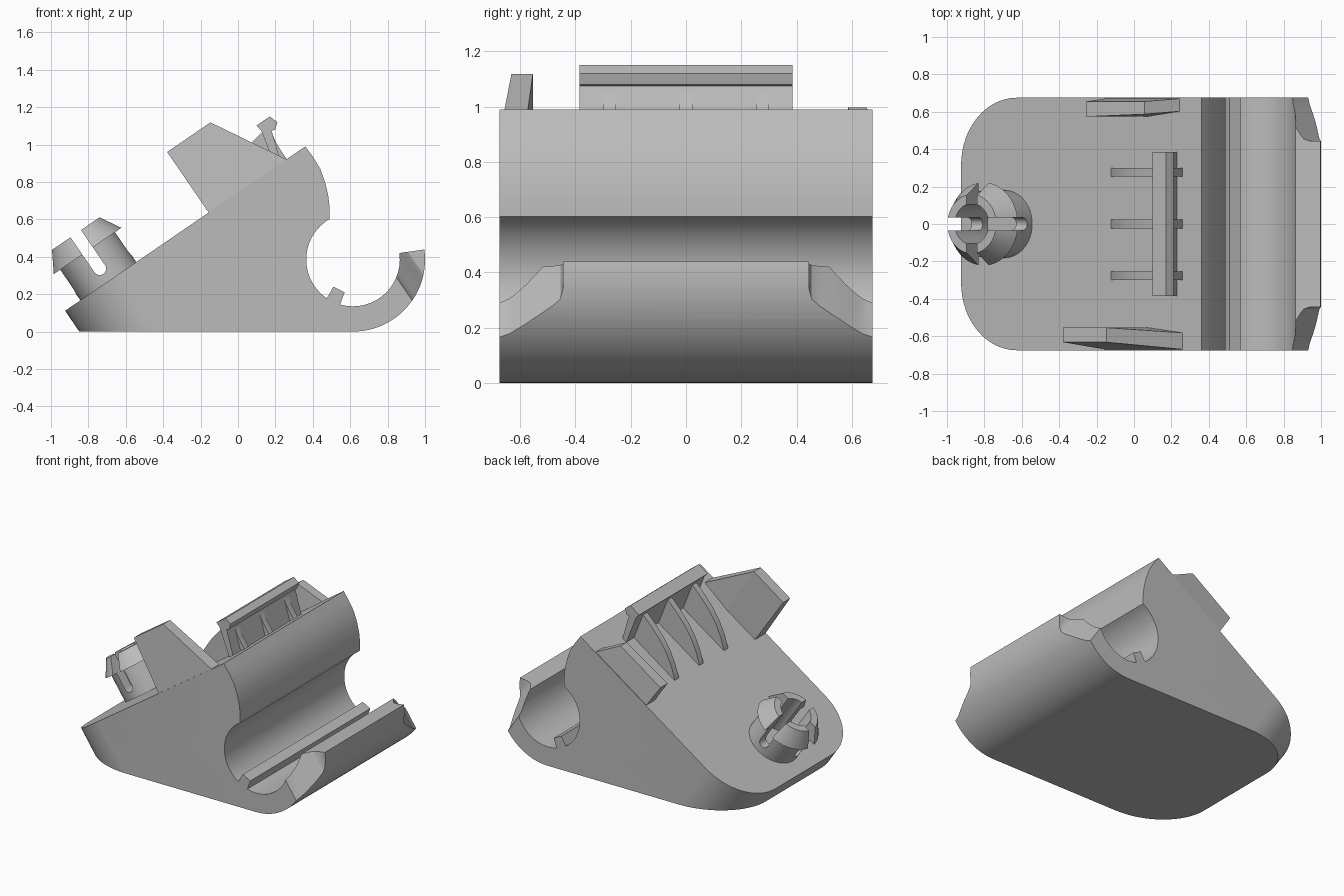
import bpy, bmesh
from math import sin, cos, radians, atan2
from mathutils import Matrix, Vector

cube = bpy.data.objects.get("Cube")
if cube:
    bpy.data.objects.remove(cube, do_unlink=True)

grey = bpy.data.materials.new("plain_grey")
grey.use_nodes = True
grey.diffuse_color = (0.5, 0.5, 0.5, 1)
grey.node_tree.nodes["Principled BSDF"].inputs["Base Color"].default_value = (0.5, 0.5, 0.5, 1)

# Sloped frame: local x runs up the slope, local z stands off it
PITCH = atan2(0.88, 1.285)
TILT = Matrix.Rotation(-PITCH, 4, 'Y')
FACE = 0.614
HALF = 0.675


def finish(name, bm, matrix):
    bmesh.ops.recalc_face_normals(bm, faces=bm.faces)
    bm.transform(matrix)
    mesh = bpy.data.meshes.new(name)
    bm.to_mesh(mesh)
    bm.free()
    mesh.materials.append(grey)
    obj = bpy.data.objects.new(name, mesh)
    bpy.context.collection.objects.link(obj)
    return obj


def prism(name, points, lo, hi, along='Y', matrix=TILT):
    """Extrude a 2D outline along local y or z."""
    bm = bmesh.new()
    place = (lambda a, b: (a, lo, b)) if along == 'Y' else (lambda a, b: (a, b, lo))
    face = bm.faces.new([bm.verts.new(place(*p)) for p in points])
    ext = bmesh.ops.extrude_face_region(bm, geom=[face])
    step = Vector((0, hi - lo, 0) if along == 'Y' else (0, 0, hi - lo))
    bmesh.ops.translate(bm, vec=step, verts=[v for v in ext["geom"] if isinstance(v, bmesh.types.BMVert)])
    return finish(name, bm, matrix)


def lathe(name, profile, centre, steps=48):
    """Revolve a closed (radius, height) outline about the local z axis."""
    bm = bmesh.new()
    rings = [[bm.verts.new((r * cos(radians(360 * i / steps)), r * sin(radians(360 * i / steps)), z))
              for r, z in profile] for i in range(steps)]
    for i in range(steps):
        a, b = rings[i], rings[(i + 1) % steps]
        for j in range(len(profile)):
            k = (j + 1) % len(profile)
            bm.faces.new((a[j], a[k], b[k], b[j]))
    return finish(name, bm, TILT @ Matrix.Translation((centre, 0, 0)))


def hull(name, points):
    bm = bmesh.new()
    for p in points:
        bm.verts.new(p)
    bmesh.ops.convex_hull(bm, input=bm.verts)
    bmesh.ops.dissolve_limit(bm, angle_limit=0.01, verts=bm.verts, edges=bm.edges)
    return finish(name, bm, TILT)


def activate(obj):
    bpy.ops.object.select_all(action='DESELECT')
    obj.select_set(True)
    bpy.context.view_layer.objects.active = obj


def boolean(obj, tool, operation):
    mod = obj.modifiers.new("cut", 'BOOLEAN')
    mod.operation, mod.object, mod.solver = operation, tool, 'EXACT'
    activate(obj)
    bpy.ops.object.modifier_apply(modifier=mod.name)
    bpy.data.objects.remove(tool, do_unlink=True)


def smooth(obj):
    activate(obj)
    bpy.ops.object.shade_smooth_by_angle(angle=radians(30))


def arc(cx, cy, r, start, end, n):
    angles = [radians(start + (end - start) * i / n) for i in range(n + 1)]
    return [(cx + r * cos(t), cy + r * sin(t)) for t in angles]


# Body: side profile with the open round channel, its ridge and the hook
low = TILT @ Vector((-0.8, 0, FACE))
side = [(-1.0, 0), (low.x, low.z), (0.36, 0.99), (0.40, 0.935), (0.44, 0.87),
        (0.465, 0.80), (0.482, 0.73), (0.49, 0.66)]
side += arc(0.615, 0.385, 0.25, 120, 236, 24)
side += [(0.51, 0.24), (0.57, 0.21)]
side += arc(0.615, 0.385, 0.25, 254, 368, 24)
side += arc(0.615, 0.385, 0.385, 8, -90, 28)
body = prism("body", side, -0.8, 0.8, matrix=Matrix())

# Plan seen square to the slope: rounded low end, notched hook ends
half_plan = arc(-0.70 + 0.36, HALF - 0.36, 0.36, 180, 90, 16)
half_plan += [(0.862, HALF), (0.875, 0.64), (0.90, 0.60), (0.93, 0.553), (0.958, 0.505),
              (0.975, 0.475), (0.99, 0.455), (1.015, 0.445), (1.3, 0.445)]
plan = half_plan + [(s, -y) for s, y in reversed(half_plan)]
boolean(body, prism("plan_cutter", plan, -1.5, 1.2, 'Z'), 'INTERSECT')
smooth(body)


# Side wings standing on the slope, one tall and one low
def wing(name, sign, top, s_top, s_end, inner, outer_top):
    base = FACE - 0.02
    pts = [(0.23, 0.672, base), (s_end, 0.672, base), (0.23, outer_top, top), (s_top, outer_top, top),
           (0.23, inner, base), (0.5, inner, base), (s_end, inner + 0.03, base),
           (0.23, inner, top), (s_top, inner + max(0, s_top - 0.5) * 0.12, top)]
    hull(name, [(s, sign * y, n) for s, y, n in pts])


wing("front_wing", -1, 1.006, 0.51, 0.745, 0.553, 0.632)
wing("back_wing", 1, 0.79, 0.61, 0.725, 0.574, 0.655)

# Snap catch: leaning plate with a hooked lip
catch = [(0.66, 0.60), (0.695, 0.60), (0.755, 0.785), (0.775, 0.778), (0.806, 0.805),
         (0.79, 0.853), (0.704, 0.853), (0.71, 0.82)]
prism("catch_plate", catch, -0.385, 0.385)

# Ribs bracing both sides of the catch
rib = [(0.275, 0.60), (0.275, 0.617), (0.35, 0.677), (0.43, 0.725), (0.52, 0.762),
       (0.61, 0.787), (0.70, 0.805), (0.752, 0.783), (0.738, 0.72), (0.735, 0.60)]
for label, y in (("front", -0.277), ("middle", 0), ("back", 0.277)):
    smooth(prism(label + "_rib", rib, y - 0.023, y + 0.023))

# Hollow barbed peg, split by two crossing slots
PEG = -0.42
peg = lathe("split_peg", [(0.11, 0.58), (0.181, 0.58), (0.181, 0.81), (0.222, 0.81),
                          (0.158, 0.922), (0.11, 0.922)], PEG)
slot = [(-0.034, 1.1)] + arc(0, 0.695, 0.034, 180, 360, 10) + [(0.034, 1.1)]
boolean(peg, prism("slot_cutter", [(PEG + s, n) for s, n in slot], -0.4, 0.4), 'DIFFERENCE')
cross = prism("cross_slot_cutter", slot, -0.4, 0.4,
              matrix=TILT @ Matrix.Translation((PEG, 0, 0)) @ Matrix.Rotation(radians(90), 4, 'Z'))
boolean(peg, cross, 'DIFFERENCE')
smooth(peg)
